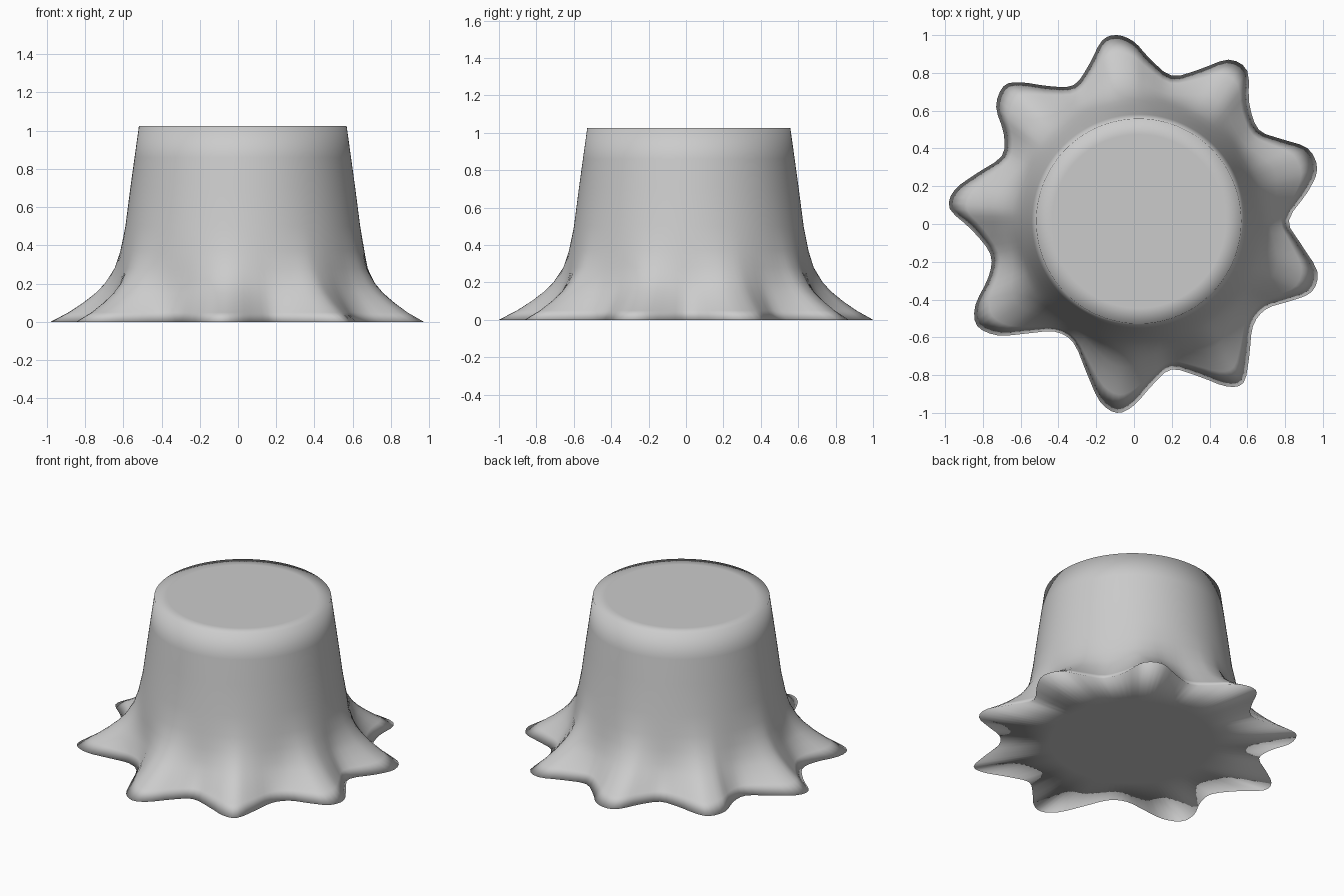
import bpy, bmesh
from mathutils import Vector

if "Cube" in bpy.data.objects:
    bpy.data.objects.remove(bpy.data.objects["Cube"])

CENTRE = Vector((0.025, 0.015))

# Root outline on the ground, clockwise from the back root
OUTLINE = [
    (-.09, 1.0), (0, .965), (.08, .88), (.2, .785), (.35, .82), (.5, .87), (.6, .81),
    (.61, .64), (.66, .5), (.78, .45), (.92, .4), (.97, .29), (.92, .17), (.82, .02),
    (.88, -.1), (.97, -.25), (.94, -.36), (.82, -.41), (.7, -.45), (.63, -.54),
    (.61, -.7), (.58, -.84), (.49, -.86), (.35, -.81), (.2, -.77), (.1, -.85),
    (0, -.96), (-.09, -1.0), (-.18, -.94), (-.25, -.79), (-.32, -.63), (-.42, -.57),
    (-.57, -.58), (-.72, -.59), (-.83, -.54), (-.84, -.43), (-.77, -.28), (-.76, -.16),
    (-.86, -.03), (-.975, .08), (-.95, .18), (-.83, .27), (-.7, .36), (-.69, .48),
    (-.73, .62), (-.69, .73), (-.6, .75), (-.45, .73), (-.32, .735), (-.24, .84), (-.17, .97)]

# Height, trunk radius, share of the root flare
PROFILE = [
    (0, .63, 1), (.05, .63, .75), (.1, .63, .55), (.15, .63, .38), (.2, .63, .25),
    (.28, .635, .1), (.37, .632, .025), (.5, .614, 0), (.7, .588, 0),
    (.86, .566, 0), (1.025, .543, 0)]


def smooth_loop(points, steps):
    """Closed Catmull-Rom curve through the points."""
    pts, out = [Vector(p) for p in points], []
    n = len(pts)
    for i in range(n):
        a, b, c, d = (pts[(i + k) % n] for k in (-1, 0, 1, 2))
        for s in range(steps):
            t = s / steps
            out.append(.5 * (2 * b + (c - a) * t + (2 * a - 5 * b + 4 * c - d) * t * t
                             + (3 * b - a - 3 * c + d) * t ** 3))
    return out


outline = [p - CENTRE for p in smooth_loop(OUTLINE, 3)]
bm = bmesh.new()


def add_ring(z, radius, flare):
    ring = []
    for p in outline:
        r = radius + flare * (p.length - radius)
        q = CENTRE + p.normalized() * r
        ring.append(bm.verts.new((q.x, q.y, z)))
    return ring


def bridge(a, b):
    n = len(a)
    for i in range(n):
        j = (i + 1) % n
        bm.faces.new((a[i], a[j], b[j], b[i]))


# Trunk wall with flared roots, then the inset cut top
rings = [add_ring(*row) for row in PROFILE]
rings.append(add_ring(1.025, .46, 0))
for lower, upper in zip(rings, rings[1:]):
    bridge(lower, upper)
bm.faces.new(rings[-1])

# Flat underside
under = add_ring(0, .5, 0)
bridge(under, rings[0])
bm.faces.new(under)

bmesh.ops.recalc_face_normals(bm, faces=bm.faces[:])
for f in bm.faces:
    f.smooth = True
mesh = bpy.data.meshes.new("tree_stump")
bm.to_mesh(mesh)
bm.free()
stump = bpy.data.objects.new("tree_stump", mesh)
bpy.context.collection.objects.link(stump)
